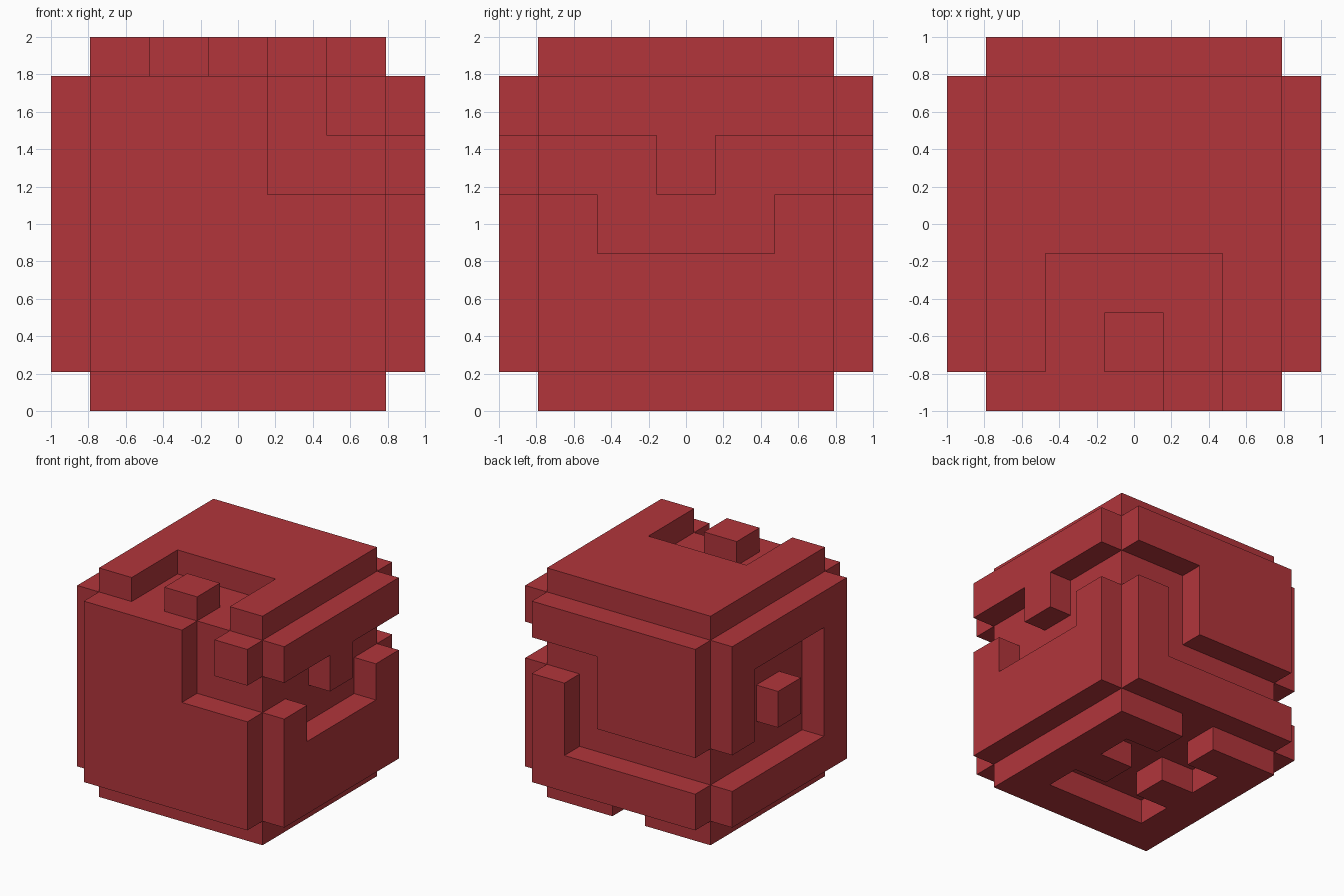
import bpy
import bmesh
from mathutils import Vector

HALF = 0.79          # half width of the inner core
CELL = HALF * 2 / 5  # each side is a grid of five by five cells
DEPTH = 0.21         # height of the raised panels above the core

X, Y, Z = Vector((1, 0, 0)), Vector((0, 1, 0)), Vector((0, 0, 1))
FULL = "#####"

# Each side: outward direction, across axis, up axis,
# and rows from top to bottom ("#" raised panel, "." groove)
SIDES = [
    # front
    (-Y, X, Z, ["###.#", "###..", FULL, FULL, FULL]),
    # back
    (Y, X, Z, [FULL, "###..", "###.#", "....#", FULL]),
    # left (+x)
    (X, Y, Z, [FULL, "..#..", "#...#", FULL, FULL]),
    # right (-x)
    (-X, Y, Z, [FULL, "#...#", "#.#.#", "#....", FULL]),
    # top
    (Z, X, Y, [FULL, FULL, FULL, "#...#", "#.#.#"]),
    # bottom
    (-Z, X, Y, ["##.##", "#...#", "##.##", "#...#", FULL]),
]


def cell_index(distance):
    return int((distance + HALF) / CELL)


def raised_faces(bm, out, across, up, rows):
    """Core faces on one side that belong to a raised panel."""
    found = []
    for face in bm.faces:
        c = face.calc_center_median()
        if c.dot(out) > HALF - 0.001:
            if rows[4 - cell_index(c.dot(up))][cell_index(c.dot(across))] == "#":
                found.append(face)
    return found


default = bpy.data.objects.get("Cube")
if default:
    bpy.data.objects.remove(default, do_unlink=True)

red = bpy.data.materials.new("red")
red.use_nodes = True
colour = (0.445, 0.036, 0.044, 1)
red.diffuse_color = colour
red.node_tree.nodes["Principled BSDF"].inputs["Base Color"].default_value = colour

# Core cube with a cell grid on every side
bm = bmesh.new()
bmesh.ops.create_cube(bm, size=HALF * 2)
bmesh.ops.subdivide_edges(bm, edges=bm.edges[:], cuts=4, use_grid_fill=True)

# Raise the panels, leaving the grooves at core level
panels = [(side[0], raised_faces(bm, *side)) for side in SIDES]
for out, faces in panels:
    new = bmesh.ops.extrude_face_region(bm, geom=faces)["geom"]
    verts = [g for g in new if isinstance(g, bmesh.types.BMVert)]
    bmesh.ops.translate(bm, verts=verts, vec=out * DEPTH)

bmesh.ops.recalc_face_normals(bm, faces=bm.faces[:])
bmesh.ops.translate(bm, verts=bm.verts[:], vec=Z)

mesh = bpy.data.meshes.new("grooved_cube")
bm.to_mesh(mesh)
bm.free()
mesh.materials.append(red)
cube = bpy.data.objects.new("grooved_cube", mesh)
bpy.context.scene.collection.objects.link(cube)
